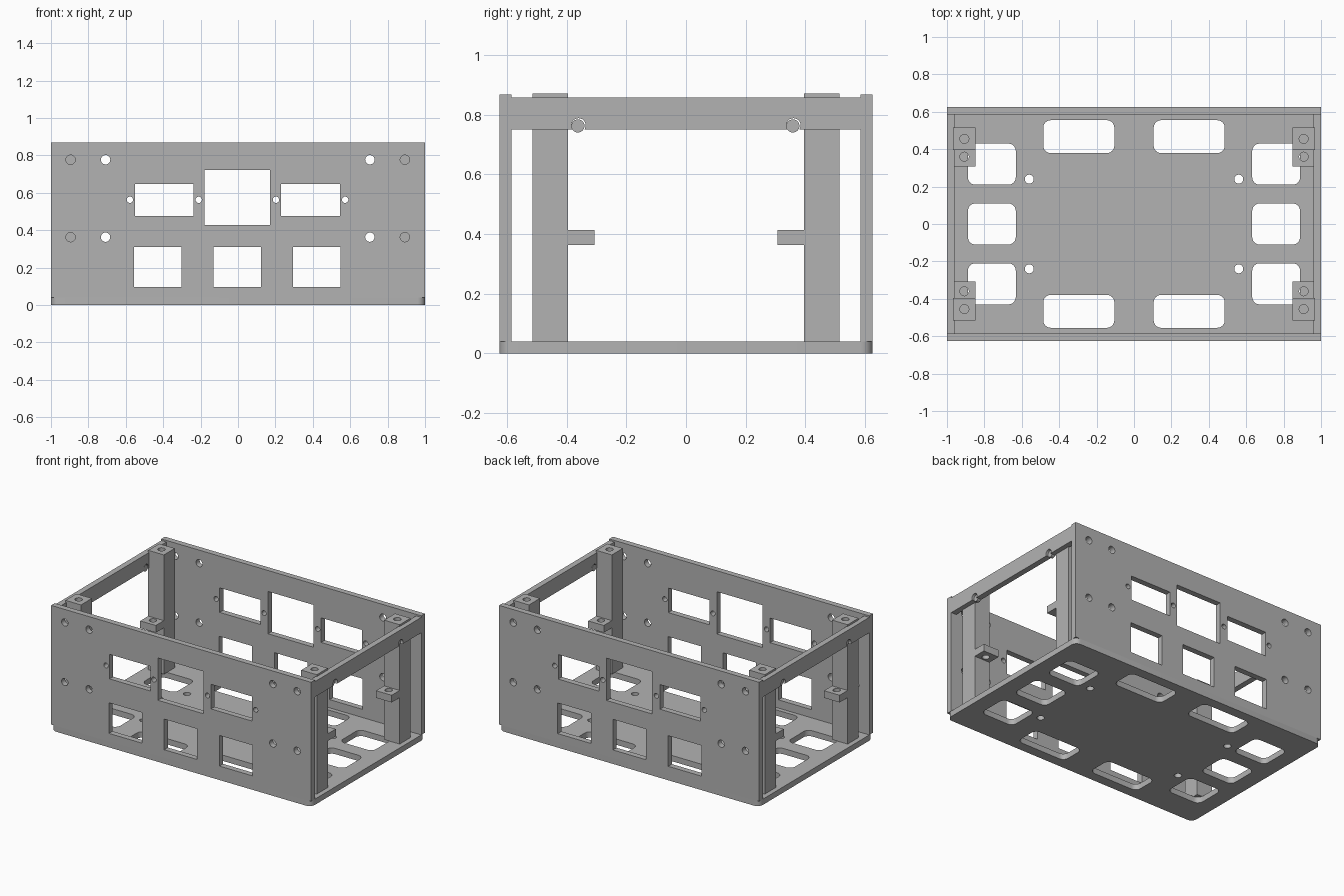
import bpy, bmesh
from mathutils import Matrix, Vector

if "Cube" in bpy.data.objects:
    bpy.data.objects.remove(bpy.data.objects["Cube"], do_unlink=True)

grey = bpy.data.materials.new("plain grey")
grey.use_nodes = True
colour = (0.45, 0.45, 0.45, 1)
grey.diffuse_color = colour
grey.node_tree.nodes["Principled BSDF"].inputs["Base Color"].default_value = colour


def add_box(bm, lo, hi, radius=0):
    """Box between two corners, optionally with rounded upright edges."""
    lo, hi = Vector(lo), Vector(hi)
    place = Matrix.Translation((lo + hi) / 2) @ Matrix.Diagonal((*(hi - lo), 1))
    verts = bmesh.ops.create_cube(bm, size=1, matrix=place)["verts"]
    if radius:
        edges = {e for v in verts for e in v.link_edges
                 if abs(e.verts[0].co.z - e.verts[1].co.z) > 1e-4}
        bmesh.ops.bevel(bm, geom=list(edges), offset=radius, segments=6,
                        profile=0.5, affect='EDGES')


def add_rod(bm, centre, radius, length, axis):
    turn = Vector((0, 0, 1)).rotation_difference(Vector(axis)).to_matrix().to_4x4()
    bmesh.ops.create_cone(bm, cap_ends=True, segments=24, radius1=radius,
                          radius2=radius, depth=length,
                          matrix=Matrix.Translation(centre) @ turn)


def make_object(name, bm):
    bmesh.ops.recalc_face_normals(bm, faces=bm.faces[:])
    mesh = bpy.data.meshes.new(name)
    bm.to_mesh(mesh)
    bm.free()
    mesh.materials.append(grey)
    obj = bpy.data.objects.new(name, mesh)
    bpy.context.collection.objects.link(obj)
    return obj


def cut(obj, bm):
    """Subtract the shapes in bm, then discard the cutter."""
    cutter = make_object("cutter", bm)
    cutter.hide_render = True
    mod = obj.modifiers.new("cut", 'BOOLEAN')
    mod.operation, mod.solver, mod.object = 'DIFFERENCE', 'EXACT', cutter
    bpy.context.view_layer.objects.active = obj
    bpy.ops.object.modifier_apply(modifier=mod.name)
    bpy.data.objects.remove(cutter, do_unlink=True)


SIDES = (-1, 1)
W, D, H, T = 1.0, 0.625, 0.868, 0.04   # half width, half depth, height, sheet

# Base plate with rounded corners, vents and mounting holes
bm = bmesh.new()
add_box(bm, (-W, -D, 0), (W, D, T), 0.04)
base = make_object("base_plate", bm)
bm = bmesh.new()
for sx in SIDES:
    for y in (-0.32, 0, 0.32):
        add_box(bm, (sx * 0.76 - 0.128, y - 0.11, -0.1),
                (sx * 0.76 + 0.128, y + 0.11, 0.1), 0.04)
    for sy in SIDES:
        add_box(bm, (sx * 0.295 - 0.19, sy * 0.467 - 0.088, -0.1),
                (sx * 0.295 + 0.19, sy * 0.467 + 0.088, 0.1), 0.04)
        add_rod(bm, (sx * 0.56, sy * 0.24, 0), 0.024, 0.2, (0, 0, 1))
cut(base, bm)

# Front and back walls with connector windows and screw holes
windows = [(-0.55, -0.237, 0.477, 0.648), (-0.178, 0.172, 0.428, 0.722),
           (0.23, 0.545, 0.477, 0.648)]
windows += [(x - 0.127, x + 0.127, 0.097, 0.31) for x in (-0.428, -0.003, 0.422)]
for name, s in (("front_wall", -1), ("back_wall", 1)):
    y = s * (D - T / 2)
    bm = bmesh.new()
    add_box(bm, (-W, y - T / 2, T), (W, y + T / 2, H))
    wall = make_object(name, bm)
    bm = bmesh.new()
    for x0, x1, z0, z1 in windows:
        add_box(bm, (x0, y - 0.1, z0), (x1, y + 0.1, z1))
    for x in (-0.578, -0.21, 0.203, 0.573):
        add_rod(bm, (x, y, 0.563), 0.017, 0.2, (0, 1, 0))
    for x in (-0.895, -0.708, 0.705, 0.892):
        for z in (0.363, 0.777):
            add_rod(bm, (x, y, z), 0.025, 0.2, (0, 1, 0))
    cut(wall, bm)

# Top side rails with a plugged screw hole near each end
for side, sx in (("right", -1), ("left", 1)):
    x = sx * (W - T / 2)
    bm = bmesh.new()
    add_box(bm, (x - T / 2, -D + T, 0.75), (x + T / 2, D - T, 0.857))
    rail = make_object(side + "_rail", bm)
    bm = bmesh.new()
    for sy in SIDES:
        add_rod(bm, (x, sy * 0.36, 0.764), 0.024, 0.2, (1, 0, 0))
    cut(rail, bm)
    bm = bmesh.new()
    for sy in SIDES:
        add_rod(bm, (x - sx * 0.008, sy * 0.36 - 0.002, 0.762), 0.022, 0.024, (1, 0, 0))
    make_object(side + "_rail_plugs", bm)

# Corner posts, each with a drilled top and a drilled shelf tab
for side, sx in (("right", -1), ("left", 1)):
    for end, sy in (("front", -1), ("back", 1)):
        x = sx * 0.907
        bm = bmesh.new()
        ys = sorted((sy * 0.395, sy * 0.515))
        add_box(bm, (x - 0.06, ys[0], T), (x + 0.06, ys[1], H + 0.002))
        post = make_object(f"{end}_{side}_post", bm)
        bm = bmesh.new()
        add_rod(bm, (x, sy * 0.455, H), 0.024, 0.2, (0, 0, 1))
        cut(post, bm)
        bm = bmesh.new()
        ys = sorted((sy * 0.307, sy * 0.395))
        add_box(bm, (x - 0.06, ys[0], 0.363), (x + 0.06, ys[1], 0.413))
        tab = make_object(f"{end}_{side}_tab", bm)
        bm = bmesh.new()
        add_rod(bm, (x, sy * 0.36, 0.39), 0.024, 0.2, (0, 0, 1))
        cut(tab, bm)

# Crisp edges with smooth round holes
for obj in bpy.context.scene.objects:
    obj.select_set(obj.type == 'MESH')
bpy.ops.object.shade_smooth_by_angle(angle=0.6)
